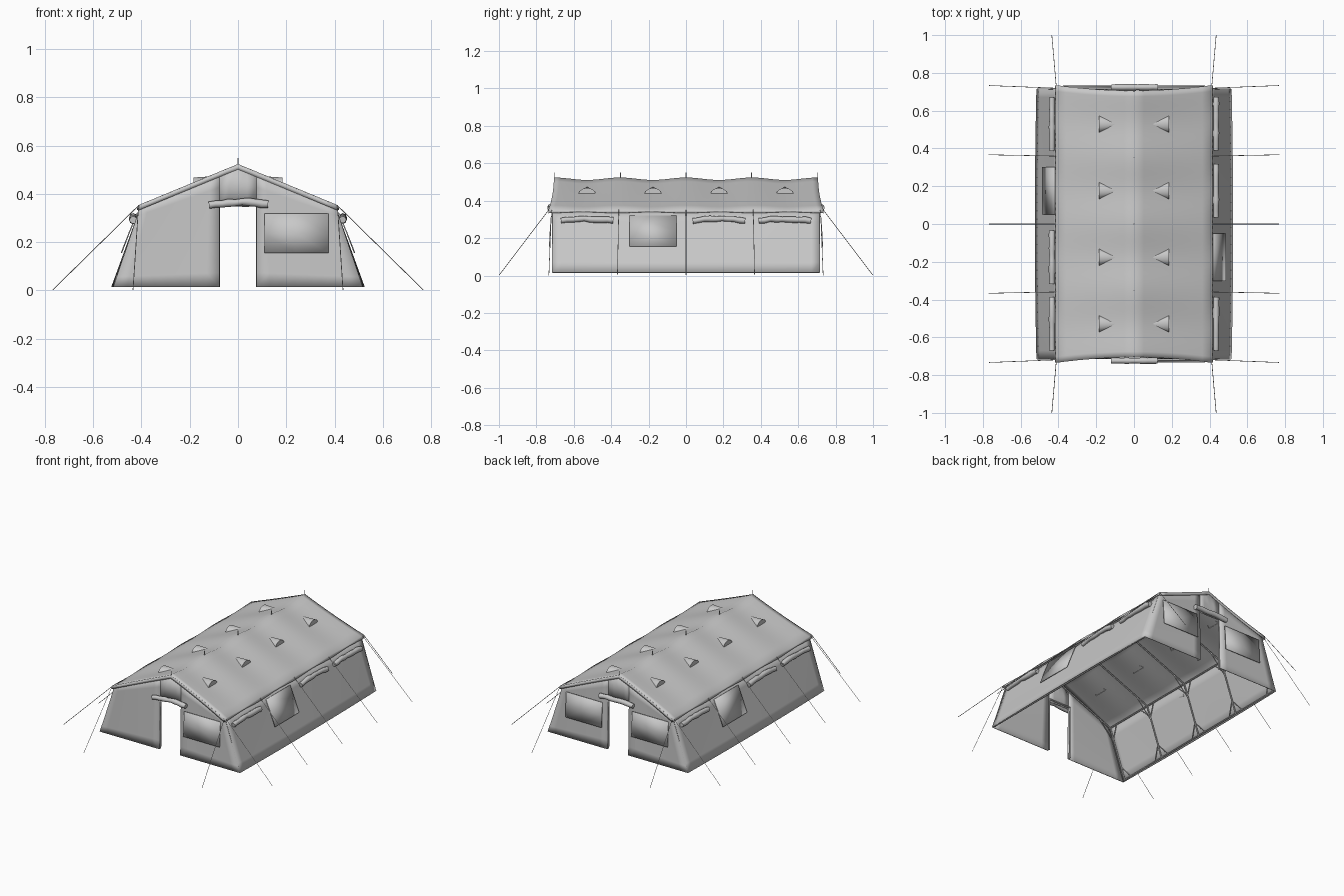
import bpy, math, random
from mathutils import Vector

random.seed(4)
if "Cube" in bpy.data.objects:
    bpy.data.objects.remove(bpy.data.objects["Cube"], do_unlink=True)

canvas = bpy.data.materials.new("grey canvas")
canvas.use_nodes = True
canvas.diffuse_color = (0.58, 0.58, 0.58, 1)
canvas.node_tree.nodes["Principled BSDF"].inputs["Base Color"].default_value = canvas.diffuse_color

EAVE_X, EAVE_Z, RIDGE_Z, LEN, BAY = 0.412, 0.352, 0.522, 0.705, 0.3525
BASE_X, BASE_Z, DOOR_X, DOOR_Z = 0.515, 0.015, 0.076, 0.365
STATIONS = [i * BAY for i in range(-2, 3)]


def lerp(a, b, t):
    return a + (b - a) * t


def sag(y):
    return math.sin(math.pi * y / BAY) ** 2


def roof_z(x, y):
    u = min(abs(x) / EAVE_X, 1)
    return lerp(RIDGE_Z, EAVE_Z, u) - 0.013 * sag(y) * (1 - 0.6 * u)


def wall_x(z):
    return lerp(BASE_X, 0.403, (z - BASE_Z) / (0.345 - BASE_Z))


def finish(obj, angle):
    obj.data.materials.clear()
    obj.data.materials.append(canvas)
    bpy.ops.object.select_all(action='DESELECT')
    obj.select_set(True)
    bpy.context.view_layer.objects.active = obj
    bpy.ops.object.shade_smooth_by_angle(angle=math.radians(angle))
    return obj


def mesh(name, verts, faces, thick=0.0, angle=40):
    me = bpy.data.meshes.new(name)
    me.from_pydata(verts, [], faces)
    me.update()
    obj = bpy.data.objects.new(name, me)
    bpy.context.collection.objects.link(obj)
    finish(obj, angle)
    if thick:
        mod = obj.modifiers.new("thickness", 'SOLIDIFY')
        mod.thickness, mod.offset = thick, 0
    return obj


def sheet(name, rows, thick=0.004, angle=40):
    """Cloth sheet from equal rows of points."""
    n = len(rows[0])
    faces = [(r * n + c, r * n + c + 1, (r + 1) * n + c + 1, (r + 1) * n + c)
             for r in range(len(rows) - 1) for c in range(n - 1)]
    return mesh(name, [p for row in rows for p in row], faces, thick, angle)


def tubes(name, paths, radius, sides=1):
    """One object of round rods along the given paths."""
    cu = bpy.data.curves.new(name, 'CURVE')
    cu.dimensions, cu.use_fill_caps = '3D', True
    cu.bevel_depth, cu.bevel_resolution = radius, sides
    for path in paths:
        sp = cu.splines.new('POLY')
        sp.points.add(len(path) - 1)
        for p, co in zip(sp.points, path):
            p.co = (*co, 1)
            p.radius = random.uniform(0.85, 1.1) if len(path) > 4 else 1
    obj = bpy.data.objects.new(name, cu)
    bpy.context.collection.objects.link(obj)
    bpy.ops.object.select_all(action='DESELECT')
    obj.select_set(True)
    bpy.context.view_layer.objects.active = obj
    bpy.ops.object.convert(target='MESH')
    return finish(bpy.context.object, 50)


def roll(name, a, b):
    """Rolled-up cloth, slightly uneven, drooping at both ends."""
    a, b = Vector(a), Vector(b)
    path = []
    for i in range(10):
        t = i / 9
        p = a.lerp(b, t)
        p.z += random.uniform(-0.003, 0.003) - 0.008 * (2 * t - 1) ** 2
        path.append(p)
    return tubes(name, [path], 0.016, 2)


# Roof with sagging bays and an eave valance
def roof_point(u, y):
    return (u * EAVE_X, y * (1 + 0.04 * u * u), roof_z(u * EAVE_X, y))


us = [i / 8 for i in range(-8, 9)]
rows = []
for j in range(49):
    y = lerp(-LEN, LEN, j / 48)
    row = [roof_point(u, y) for u in us]
    ends = [(s * (EAVE_X + 0.005), y * 1.04, EAVE_Z - 0.018 + 0.006 * sag(y)) for s in (-1, 1)]
    rows.append([ends[0]] + row + [ends[1]])
sheet("roof", rows, angle=52)

# Side walls with slightly bulging bays
for s, side in ((-1, "right"), (1, "left")):
    rows = []
    for k in range(7):
        z = lerp(BASE_Z, 0.345, k / 6)
        rows.append([(s * (wall_x(z) + 0.008 * (1 - (y / 0.71) ** 2) * (1 - k / 6)), y, z)
                     for y in (lerp(-0.715, 0.715, j / 32) for j in range(33))])
    sheet(side + "_side_wall", rows)

    # Rolled window covers, and one cover let down
    for i in range(4):
        y = (i - 1.5) * BAY
        if i == (1 if s > 0 else 2):
            rows = [[(s * (wall_x(z) + out), y + d, z) for d in (-0.125, 0.125)]
                    for z, out in ((0.32, 0.006), (0.24, 0.012), (0.155, 0.016))]
            sheet(side + "_window_flap", rows, 0.005)
        else:
            x = s * (wall_x(0.3) + 0.016)
            roll(f"{side}_window_roll_{i}", (x, y - 0.14, 0.302), (x, y + 0.14, 0.302))

# End walls: two panels and the header over the doorway
for e, end in ((-1, "front"), (1, "back")):
    def end_y(x):
        return e * (0.702 + 0.014 * min(abs(x) / 0.41, 1))

    for s, side in ((-1, "right"), (1, "left")):
        rows = []
        for k in range(9):
            row = []
            for c in range(9):
                t = c / 8
                xt, xb = lerp(DOOR_X, 0.405, t), lerp(DOOR_X, BASE_X, t)
                x = lerp(xb, xt, k / 8)
                row.append((s * x, lerp(e * 0.714, end_y(xt), k / 8),
                            lerp(BASE_Z, roof_z(xt, LEN) - 0.005, k / 8)))
            rows.append(row)
        sheet(f"{end}_{side}_panel", rows)
        if s > 0 or e > 0:
            sheet(f"{end}_{side}_window_flap",
                  [[(s * x, e * y, z) for x in (0.11, 0.24, 0.375)]
                   for z, y in ((0.318, 0.72), (0.235, 0.726), (0.155, 0.73))], 0.005)
    xs = [lerp(-DOOR_X, DOOR_X, i / 4) for i in range(5)]
    sheet(end + "_door_header", [[(x, end_y(x), z) for x in xs] for z in (DOOR_Z - 0.012, 0.43)]
          + [[(x, end_y(x), roof_z(x, LEN) - 0.004) for x in xs]])

    # Short skirt hanging from the roof edge
    top = [roof_point(u, e * LEN) for u in us]
    sheet(end + "_gable_valance", [top, [(x, y, z - 0.02) for x, y, z in top]], 0.003)
    roll(end + "_door_roll", (-0.12, e * 0.724, 0.363), (0.125, e * 0.724, 0.367))

# Cone-shaped roof vents opening towards the eaves
for s, side in ((-1, "right"), (1, "left")):
    for i in range(4):
        y = (i - 1.5) * BAY
        base = roof_z(0.185, y) - 0.004
        arc = [(s * 0.185, y + 0.046 * math.cos(a), base + 0.036 * math.sin(a))
               for a in (math.pi * k / 12 for k in range(13))]
        faces = [(0, k + 1, k + 2)[::s] for k in range(12)]
        faces.append(tuple(range(1, 14))[::-s])
        mesh(f"{side}_roof_vent_{i}", [(s * 0.1, y, roof_z(0.1, y) + 0.004)] + arc, faces)

# Inner frame: arches, braces and long rails
eave, foot = (0.395, 0.338), (0.508, 0.02)
arches, braces, rails, ropes = [], [], [], []
rails.append([(0, -0.69, 0.498), (0, 0.69, 0.498)])
for s in (-1, 1):
    for x, z in (eave, foot):
        rails.append([(s * x, -0.705, z), (s * x, 0.705, z)])
    for y in STATIONS:
        yy = y * 0.985
        arches.append([(0, yy, 0.5), (s * eave[0], yy, eave[1]), (s * foot[0], yy, foot[1])])
        braces.append([(s * 0.31, yy, 0.372), (s * (wall_x(0.25) - 0.008), yy, 0.25)])
        for d in (-0.06, 0.06):
            if abs(yy + d) < 0.7:
                braces.append([(s * (wall_x(0.1) - 0.008), yy, 0.1), (s * foot[0], yy + d, foot[1])])
                braces.append([(s * (wall_x(0.27) - 0.008), yy, 0.27), (s * eave[0], yy + d, eave[1])])
        # Side guy ropes
        ropes.append([(s * EAVE_X, y * 1.02, EAVE_Z), (s * 0.768, y * 1.04, 0.002)])
    for e in (-1, 1):
        arches.append([(s * 0.08, e * 0.7, BASE_Z), (s * 0.08, e * 0.697, DOOR_Z)])
        ropes.append([(s * EAVE_X, e * 0.733, EAVE_Z), (s * 0.435, e * 0.999, 0.002)])
for e in (-1, 1):
    arches.append([(-0.08, e * 0.697, DOOR_Z), (0.08, e * 0.697, DOOR_Z)])
tubes("frame_arches", arches, 0.005)
tubes("frame_braces", braces, 0.003)
tubes("frame_rails", rails, 0.005)
tubes("guy_ropes", ropes, 0.0016, 0)

# Pole tips along the ridge
tubes("ridge_pole_tips", [[(0, y * 0.995, 0.51), (0, y * 0.995, 0.55)] for y in STATIONS], 0.0025)
